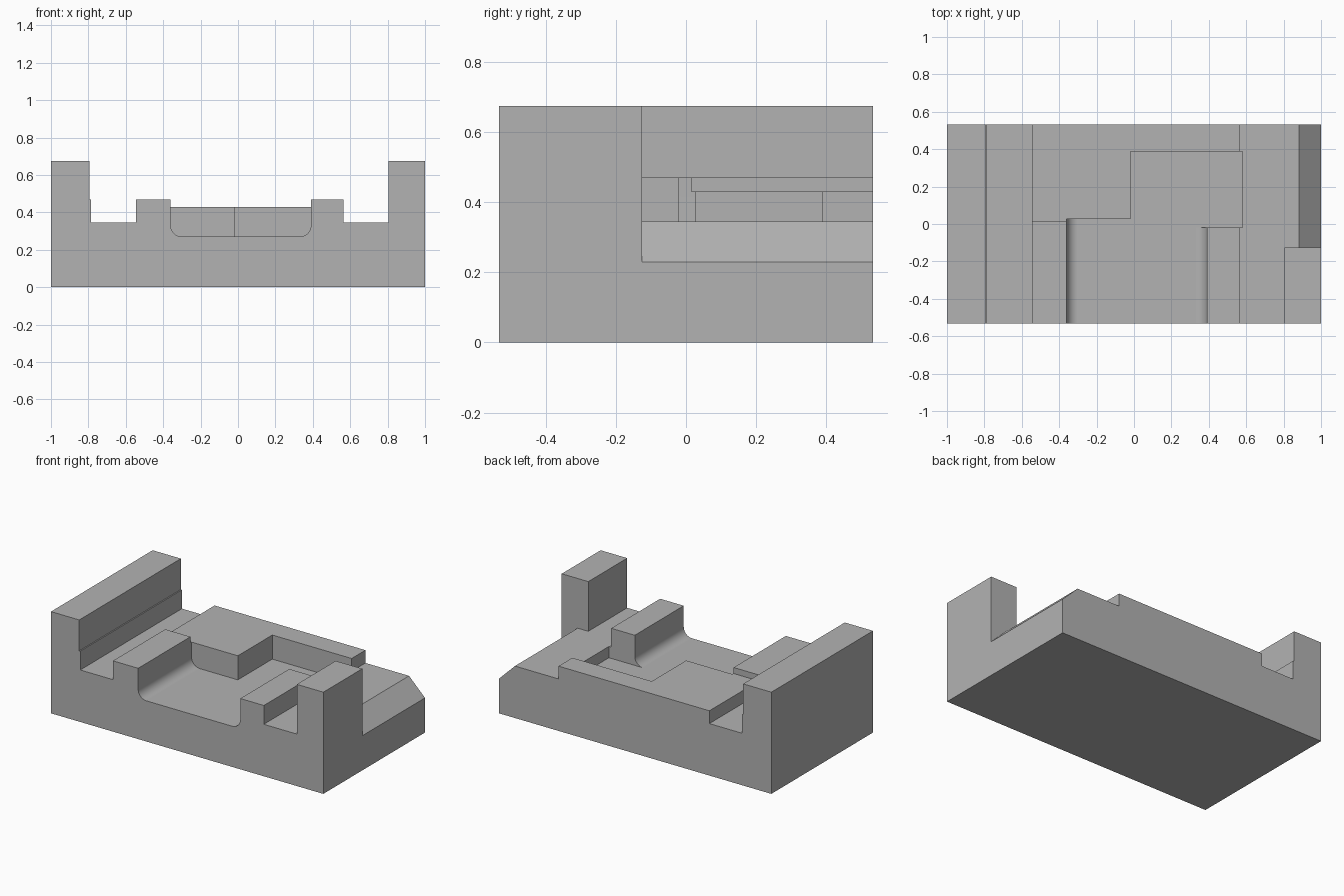
import bpy
import math

cube = bpy.data.objects.get("Cube")
if cube:
    bpy.data.objects.remove(cube, do_unlink=True)

DEPTH = 0.533      # half depth of the block
FLOOR = 0.345      # side groove floor
RIDGE = 0.47       # ridge top
CHANNEL = 0.27     # channel and pocket floor
TOP = 0.675        # wall and post top
FILLET = 0.06

grey = bpy.data.materials.new("plain grey")
grey.use_nodes = True
grey.diffuse_color = (0.45, 0.45, 0.45, 1)
grey.node_tree.nodes["Principled BSDF"].inputs["Base Color"].default_value = grey.diffuse_color


def extrude(name, profile, y0, y1):
    """Solid made by sweeping an x-z profile (counter-clockwise) along y."""
    n = len(profile)
    verts = [(x, y, z) for y in (y0, y1) for x, z in profile]
    faces = [tuple(range(n)), tuple(reversed(range(n, 2 * n)))]
    faces += [(i, i + n, (i + 1) % n + n, (i + 1) % n) for i in range(n)]
    mesh = bpy.data.meshes.new(name)
    mesh.from_pydata(verts, [], faces)
    mesh.materials.append(grey)
    obj = bpy.data.objects.new(name, mesh)
    bpy.context.collection.objects.link(obj)
    return obj


def box(name, x0, x1, y0, y1, z0, z1):
    return extrude(name, [(x0, z0), (x1, z0), (x1, z1), (x0, z1)], y0, y1)


def cut(target, cutter):
    mod = target.modifiers.new(cutter.name, "BOOLEAN")
    mod.operation = "DIFFERENCE"
    mod.solver = "EXACT"
    mod.object = cutter
    bpy.context.view_layer.objects.active = target
    bpy.ops.object.modifier_apply(modifier=mod.name)
    bpy.data.objects.remove(cutter, do_unlink=True)


def arc(cx, cz, start):
    """Quarter turn of the channel fillet."""
    return [(cx + FILLET * math.cos(a), cz + FILLET * math.sin(a))
            for a in (math.radians(start + 90 * i / 8) for i in range(9))]


# Main block with tall left wall, side grooves, raised centre and right post
block = extrude("fixture_block", [
    (-1, 0), (1, 0), (1, TOP), (0.805, TOP), (0.805, FLOOR),
    (0.563, FLOOR), (0.563, RIDGE), (-0.545, RIDGE), (-0.545, FLOOR),
    (-0.785, FLOOR), (-0.785, RIDGE), (-0.793, RIDGE), (-0.793, TOP), (-1, TOP),
], -DEPTH, DEPTH)

# Rear deck sits a little lower than the ridges
cut(block, box("rear_deck_cut", -0.6, 0.62, 0.015, 0.7, 0.43, 0.6))

# Filleted channel opening to the front
cut(block, extrude("channel_cut", arc(-0.36 + FILLET, CHANNEL + FILLET, 180)
                   + arc(0.39 - FILLET, CHANNEL + FILLET, 270)
                   + [(0.39, 0.6), (-0.36, 0.6)], -0.7, 0.027))

# Square pocket behind the channel
cut(block, box("pocket_cut", -0.02, 0.58, -0.02, 0.388, CHANNEL, 0.6))

# Clear the space behind the right post, with a sloped outer edge
cut(block, extrude("post_clearance", [
    (0.75, FLOOR), (0.883, FLOOR), (1, 0.23), (1.1, 0.132), (1.1, 0.8), (0.75, 0.8),
], -0.125, 0.7))

# Smooth fillets, crisp edges elsewhere
bpy.ops.object.select_all(action="DESELECT")
block.select_set(True)
bpy.context.view_layer.objects.active = block
bpy.ops.object.shade_smooth_by_angle(angle=math.radians(30))
weighted = block.modifiers.new("weighted_normals", "WEIGHTED_NORMAL")
weighted.keep_sharp = True
